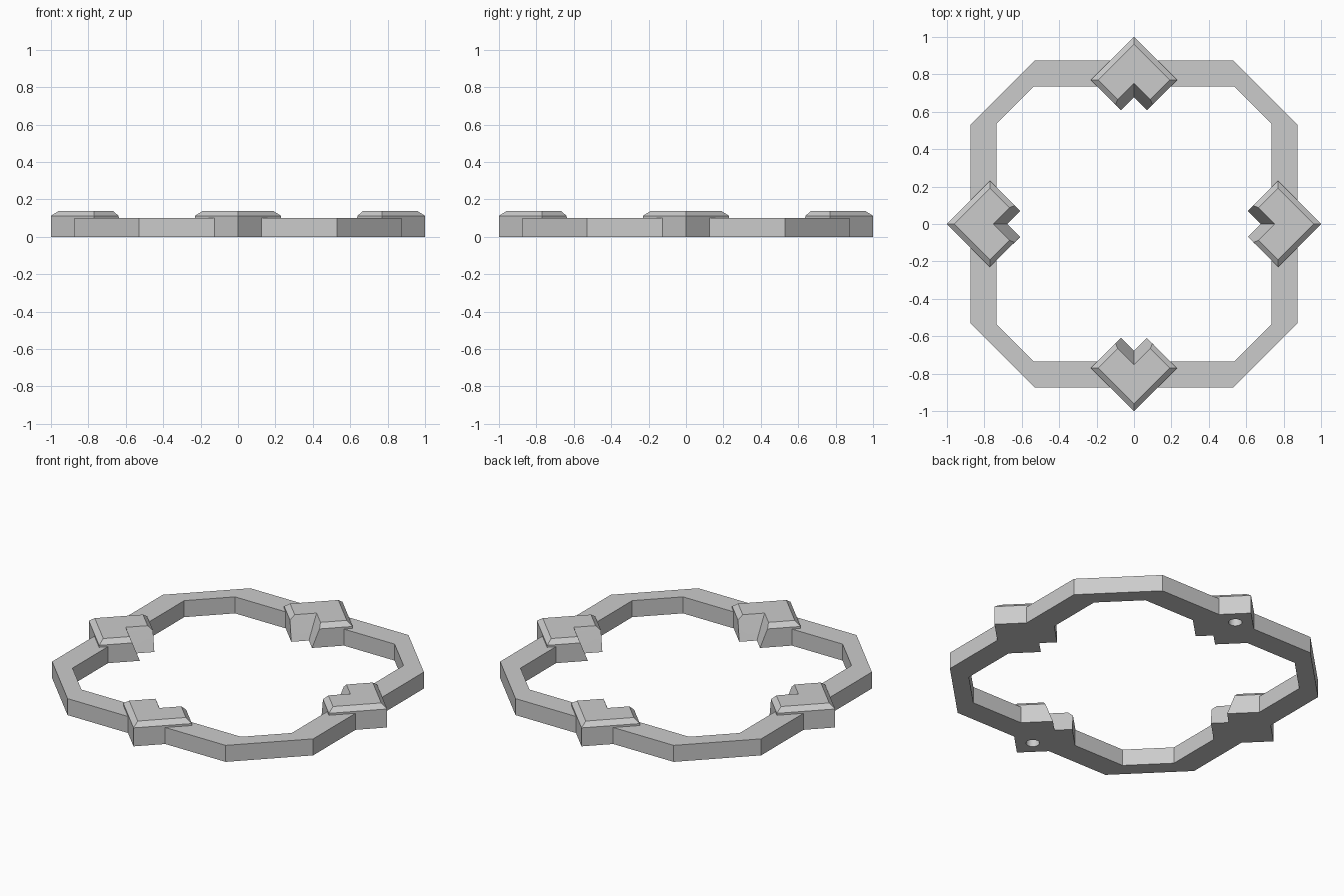
import bpy, bmesh
from math import pi
from mathutils import Matrix

cube = bpy.data.objects.get("Cube")
if cube:
    bpy.data.objects.remove(cube, do_unlink=True)

gray = bpy.data.materials.new("plain_gray")
gray.use_nodes = True
gray.diffuse_color = (0.6, 0.6, 0.6, 1)
gray.node_tree.nodes["Principled BSDF"].inputs["Base Color"].default_value = (0.6, 0.6, 0.6, 1)

RING_TOP, EDGE_Z, BLOCK_TOP = 0.1, 0.112, 0.138


def make_object(name, bm):
    bmesh.ops.recalc_face_normals(bm, faces=bm.faces)
    mesh = bpy.data.meshes.new(name)
    bm.to_mesh(mesh)
    bm.free()
    mesh.materials.append(gray)
    obj = bpy.data.objects.new(name, mesh)
    bpy.context.collection.objects.link(obj)
    return obj


def loft(name, sections, turn=0):
    """Stack matching outlines (points, z) into a closed solid."""
    bm = bmesh.new()
    loops = [[bm.verts.new((x, y, z)) for x, y in pts] for pts, z in sections]
    for low, high in zip(loops, loops[1:]):
        for i in range(len(low)):
            j = (i + 1) % len(low)
            bm.faces.new((low[i], low[j], high[j], high[i]))
    bm.faces.new(loops[0])
    bm.faces.new(loops[-1])
    bmesh.ops.rotate(bm, verts=bm.verts, matrix=Matrix.Rotation(turn, 3, "Z"))
    return make_object(name, bm)


def octagon(side, corner):
    quarter = [(side, -corner), (side, corner)]
    pts = []
    for _ in range(4):
        pts += quarter
        quarter = [(-y, x) for x, y in quarter]
    return pts


def block_outline(inset, notch):
    """Diamond with a right-angled notch cut into its inner corner."""
    tip, side, mid = 1 - inset, 0.23 - inset, 0.77
    inner = mid - side                      # where the inner corner would be
    px = (notch - inner) / 2
    return [(0, tip), (-side, mid), (-px, inner + px), (0, notch),
            (px, inner + px), (side, mid)]


def combine(target, tool, operation):
    mod = target.modifiers.new(operation, "BOOLEAN")
    mod.object, mod.operation, mod.solver = tool, operation, "EXACT"
    bpy.context.view_layer.objects.active = target
    bpy.ops.object.modifier_apply(modifier=mod.name)
    bpy.data.objects.remove(tool, do_unlink=True)


# Octagonal ring
frame = loft("octagonal_frame", [(octagon(0.875, 0.53), 0), (octagon(0.875, 0.53), RING_TOP)])
opening = loft("opening_cutter", [(octagon(0.735, 0.535), -0.1), (octagon(0.735, 0.535), 0.2)])
combine(frame, opening, "DIFFERENCE")

# Four chamfered blocks with sloping notches
for i in range(4):
    block = loft("corner_block", [(block_outline(0, 0.679), 0),
                                  (block_outline(0, 0.738), EDGE_Z),
                                  (block_outline(0.04, 0.753), BLOCK_TOP)], i * pi / 2)
    combine(frame, block, "UNION")

# Round holes under the front and back blocks
for y in (-0.865, 0.865):
    bm = bmesh.new()
    bmesh.ops.create_cone(bm, cap_ends=True, segments=32, radius1=0.037, radius2=0.037,
                          depth=0.16, matrix=Matrix.Translation((0, y, 0)))
    combine(frame, make_object("hole_cutter", bm), "DIFFERENCE")

# Soft hole walls, crisp edges elsewhere
bpy.ops.object.select_all(action="DESELECT")
frame.select_set(True)
bpy.context.view_layer.objects.active = frame
bpy.ops.object.shade_smooth_by_angle(angle=pi / 9)
